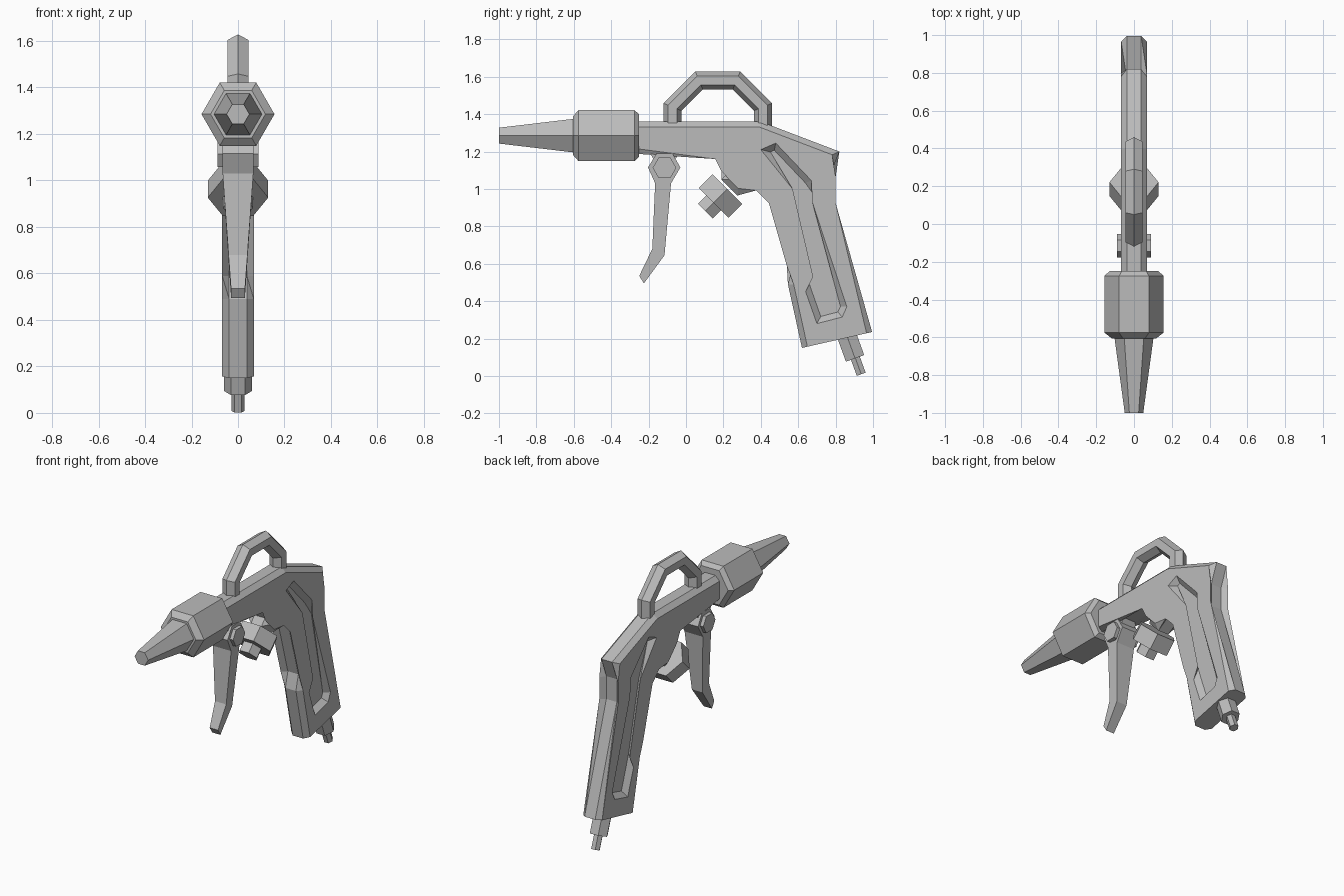
import bpy, bmesh, math
from mathutils import Vector

if "Cube" in bpy.data.objects:
    bpy.data.objects.remove(bpy.data.objects["Cube"])

GREY = (0.5, 0.5, 0.5, 1)
mat = bpy.data.materials.new("grey_metal")
mat.use_nodes = True
mat.diffuse_color = GREY
mat.node_tree.nodes["Principled BSDF"].inputs["Base Color"].default_value = GREY


def finish(name, bm):
    bmesh.ops.recalc_face_normals(bm, faces=bm.faces[:])
    mesh = bpy.data.meshes.new(name)
    bm.to_mesh(mesh)
    bm.free()
    mesh.materials.append(mat)
    obj = bpy.data.objects.new(name, mesh)
    bpy.context.collection.objects.link(obj)
    return obj


def loft(bm, rings):
    """Skin a list of equal point rings and cap both ends."""
    rows = [[bm.verts.new(p) for p in ring] for ring in rings]
    n = len(rows[0])
    for a, b in zip(rows, rows[1:]):
        for i in range(n):
            j = (i + 1) % n
            bm.faces.new((a[i], a[j], b[j], b[i]))
    bm.faces.new(rows[0][::-1])
    bm.faces.new(rows[-1])


def slab(name, outline, x0, x1, chamfer=0, rule=None):
    """Extrude a side outline from x0 to x1; chamfer the rim edges picked by rule."""
    bm = bmesh.new()
    loft(bm, [[(x, y, z) for y, z in outline] for x in (x0, x1)])
    if chamfer:
        rim = [e for e in bm.edges
               if abs(e.verts[0].co.x - e.verts[1].co.x) < 1e-5 and rule(e)]
        bmesh.ops.bevel(bm, geom=rim, offset=chamfer, segments=1,
                        affect='EDGES', clamp_overlap=False)
    return finish(name, bm)


def hex_part(name, start, axis, profile, side=(1, 0, 0)):
    """Six-sided turned part; profile lists (distance along axis, corner radius)."""
    start, axis, side = Vector(start), Vector(axis).normalized(), Vector(side)
    up = axis.cross(side)
    rings = []
    for d, r in profile:
        rings.append([start + axis * d + r * (side * math.cos(k * math.pi / 3)
                      + up * math.sin(k * math.pi / 3)) for k in range(6)])
    bm = bmesh.new()
    loft(bm, rings)
    return finish(name, bm)


# Body with barrel, valve neck and grip in one chamfered outline
body_outline = [
    (-0.30, 1.36), (0.40, 1.36), (0.82, 1.20), (0.77, 1.07), (0.77, 0.92),
    (0.995, 0.235), (0.62, 0.15), (0.545, 0.49), (0.57, 0.59), (0.47, 0.94),
    (0.38, 1.03), (0.275, 0.965), (0.19, 1.05), (0.225, 1.09), (0.175, 1.19),
    (-0.30, 1.19)]


def body_rim(edge):
    mid = (edge.verts[0].co + edge.verts[1].co) / 2
    return mid.z > 0.25 and mid.y > -0.29


body = slab("body", body_outline, -0.068, 0.068, 0.03, body_rim)

# Sloped recess on each side of the grip
groove = [
    (0.40, 1.21), (0.48, 1.245), (0.67, 1.045), (0.675, 0.93), (0.86, 0.37),
    (0.835, 0.315), (0.70, 0.28), (0.64, 0.45), (0.68, 0.53), (0.57, 1.00)]
for s in (1, -1):
    cutter = slab("groove_cutter", groove, s * 0.036, s * 0.12, 0.032,
                  lambda e: abs(e.verts[0].co.x) < 0.05)
    cutter.hide_render = True
    cutter.hide_viewport = True
    cutter.display_type = 'WIRE'
    mod = body.modifiers.new("groove", 'BOOLEAN')
    mod.operation = 'DIFFERENCE'
    mod.solver = 'EXACT'
    mod.object = cutter

# Nozzle and collar
hex_part("nozzle", (0, -1, 1.285), (0, 1, 0), [(0, 0.049), (0.41, 0.105)])
hex_part("collar", (0, -0.605, 1.285), (0, 1, 0),
         [(0, 0.118), (0.03, 0.157), (0.33, 0.157), (0.355, 0.13)])

# Hanging loop: hexagonal section swept with mitred corners
path = [Vector(p) for p in [(-0.072, 1.34), (-0.072, 1.438), (0.07, 1.58),
                            (0.27, 1.58), (0.412, 1.438), (0.412, 1.31)]]
rings = []
for i, p in enumerate(path):
    d0 = (p - path[max(i - 1, 0)]) if i else path[1] - p
    d1 = (path[i + 1] - p) if i < len(path) - 1 else d0
    n0, n1 = [Vector((-d.y, d.x)).normalized() for d in (d0, d1)]
    mitre = (n0 + n1) / (1 + n0.dot(n1))
    ring = []
    for k in range(6):
        a = k * math.pi / 3
        q = p + mitre * (0.048 * math.cos(a))
        ring.append((0.045 * math.sin(a) / math.sin(math.pi / 3), q.x, q.y))
    rings.append(ring)
bm = bmesh.new()
loft(bm, rings)
finish("hanging_loop", bm)

# Trigger, narrowing toward its tip
trigger = slab("trigger", [
    (-0.157, 1.19), (-0.073, 1.19), (-0.03, 1.115), (-0.08, 1.03),
    (-0.115, 0.645), (-0.225, 0.495), (-0.25, 0.535), (-0.18, 0.68),
    (-0.165, 1.03), (-0.203, 1.115)], -0.066, 0.066)
for v in trigger.data.vertices:
    if v.co.z < 1:
        v.co.x *= 0.45 + 0.55 * max(0, v.co.z - 0.53) / 0.5

# Trigger bracket and pivot bolt
slab("trigger_bracket", [(-0.205, 1.21), (-0.025, 1.21), (-0.075, 1.13),
                         (-0.155, 1.13)], -0.05, 0.05)
hex_part("pivot_bolt", (-0.089, -0.115, 1.113), (1, 0, 0),
         [(0, 0.063), (0.178, 0.063)], side=(0, 1, 0))

# Valve nut and its button
valve_axis = (0, -1, -1)
hex_part("valve_nut", (0, 0.221, 0.999), valve_axis, [(0, 0.13), (0.103, 0.13)])
hex_part("valve_button", (0, 0.185, 0.963), valve_axis, [(0, 0.065), (0.115, 0.065)])

# Hose fitting under the grip
hose_axis = (0, 0.34, -0.94)
hex_part("hose_fitting", (0, 0.846, 0.254), hose_axis, [(0, 0.06), (0.17, 0.06)])
hex_part("hose_tip", (0, 0.896, 0.122), hose_axis, [(0, 0.029), (0.12, 0.029)])
